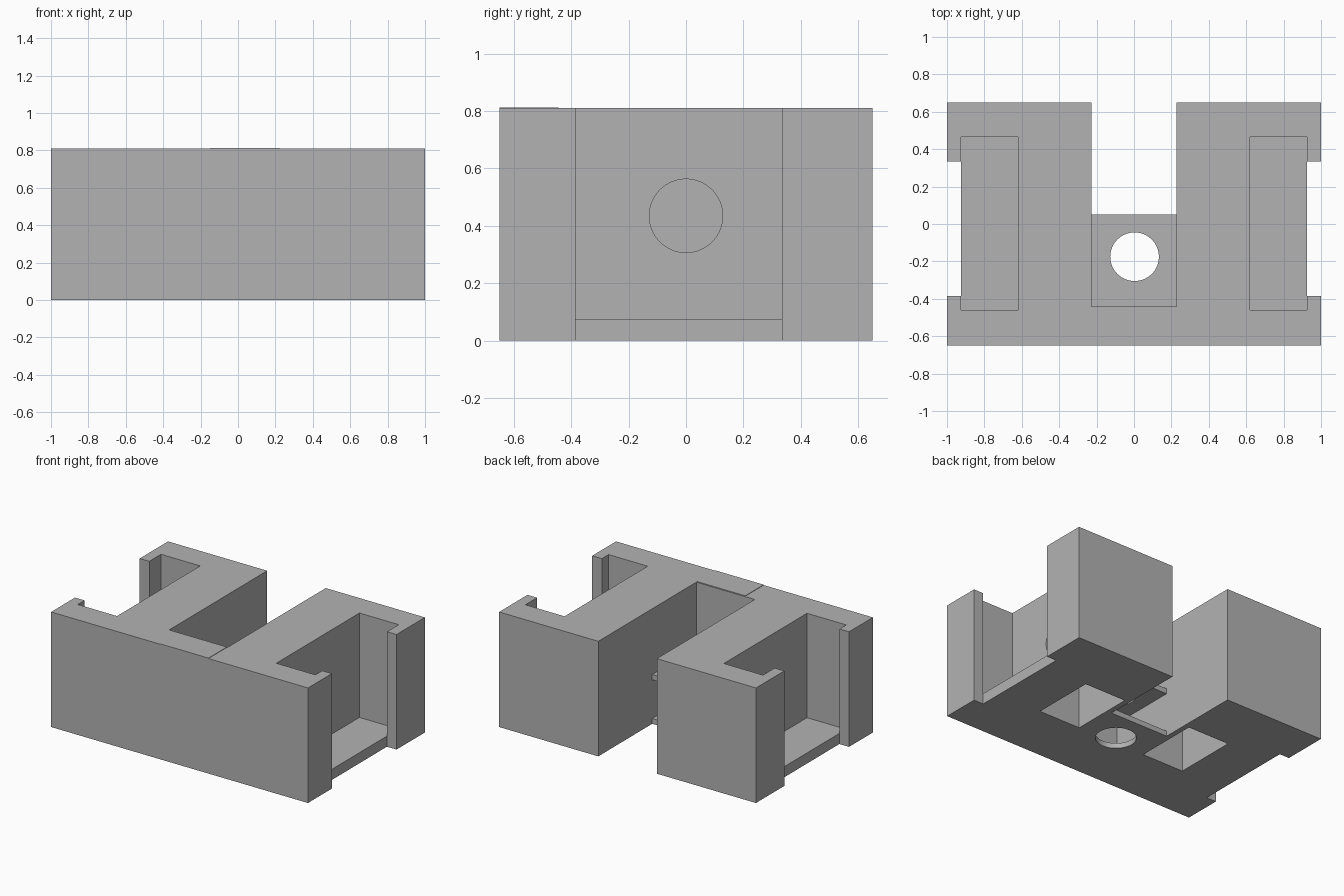
import bpy, bmesh, math
from mathutils import Matrix, Vector

cube = bpy.data.objects.get("Cube")
if cube:
    bpy.data.objects.remove(cube, do_unlink=True)

grey = bpy.data.materials.new("plain grey")
grey.use_nodes = True
grey.diffuse_color = (0.45, 0.45, 0.45, 1)
grey.node_tree.nodes["Principled BSDF"].inputs["Base Color"].default_value = (0.45, 0.45, 0.45, 1)


def add_object(name, bm):
    mesh = bpy.data.meshes.new(name)
    bm.to_mesh(mesh)
    bm.free()
    mesh.materials.append(grey)
    obj = bpy.data.objects.new(name, mesh)
    bpy.context.collection.objects.link(obj)
    return obj


def box(name, x, y, z):
    """Box from (min, max) ranges on each axis."""
    lo, hi = (Vector(c) for c in zip(x, y, z))
    size = [abs(d) for d in hi - lo]
    bm = bmesh.new()
    bmesh.ops.create_cube(bm, size=1, matrix=Matrix.Translation((lo + hi) / 2) @ Matrix.Diagonal((*size, 1)))
    return add_object(name, bm)


def cylinder(name, centre, radius, depth, axis="Z"):
    turn = Matrix.Rotation(math.pi / 2, 4, "Y") if axis == "X" else Matrix()
    bm = bmesh.new()
    bmesh.ops.create_cone(bm, cap_ends=True, segments=64, radius1=radius, radius2=radius,
                          depth=depth, matrix=Matrix.Translation(centre) @ turn)
    return add_object(name, bm)


def carve(target, cutters):
    """Subtract each cutter in turn, then discard it."""
    for cutter in cutters:
        mod = target.modifiers.new("cut", "BOOLEAN")
        mod.operation, mod.solver, mod.object = "DIFFERENCE", "EXACT", cutter
        cutter.hide_render = True
    bpy.context.view_layer.update()
    graph = bpy.context.evaluated_depsgraph_get()
    mesh = bpy.data.meshes.new_from_object(target.evaluated_get(graph))
    target.modifiers.clear()
    target.data = mesh
    for cutter in cutters:
        bpy.data.objects.remove(cutter, do_unlink=True)


HEIGHT = 0.81
SLOT = 0.228

# Main block with the central slot open to the back
body = box("body", (-1, 1), (-0.65, 0.65), (0, HEIGHT))
cutters = [box("slot_cutter", (-SLOT, SLOT), (-0.44, 1), (-0.5, 1.5))]

# Side openings, side pockets, inner cavities and the round holes joining them
for s in (-1, 1):
    cutters += [
        box("opening_cutter", (s * 0.925, s * 1.2), (-0.385, 0.335), (-0.5, 1.5)),
        box("pocket_cutter", (s * 0.62, s * 0.9255), (-0.46, 0.465), (0.075, 1.5)),
        box("cavity_cutter", (s * 0.265, s * 0.588), (-0.225, 0.225), (-0.5, 0.66)),
        cylinder("wall_hole_cutter", (s * 0.6, 0, 0.435), 0.128, 0.16, "X"),
    ]
carve(body, cutters)

# Two thin plates across the slot, each with a round hole
for name, z in (("base_plate", (0, 0.037)), ("shelf_plate", (0.31, 0.347))):
    plate = box(name, (-SLOT, SLOT), (-0.44, 0.05), z)
    carve(plate, [cylinder("plate_hole_cutter", (0.003, -0.175, sum(z) / 2), 0.13, 0.2)])

# Slightly raised pad on the front wall
box("top_pad", (-0.15, 0.225), (-0.65, -0.445), (HEIGHT, HEIGHT + 0.003))
